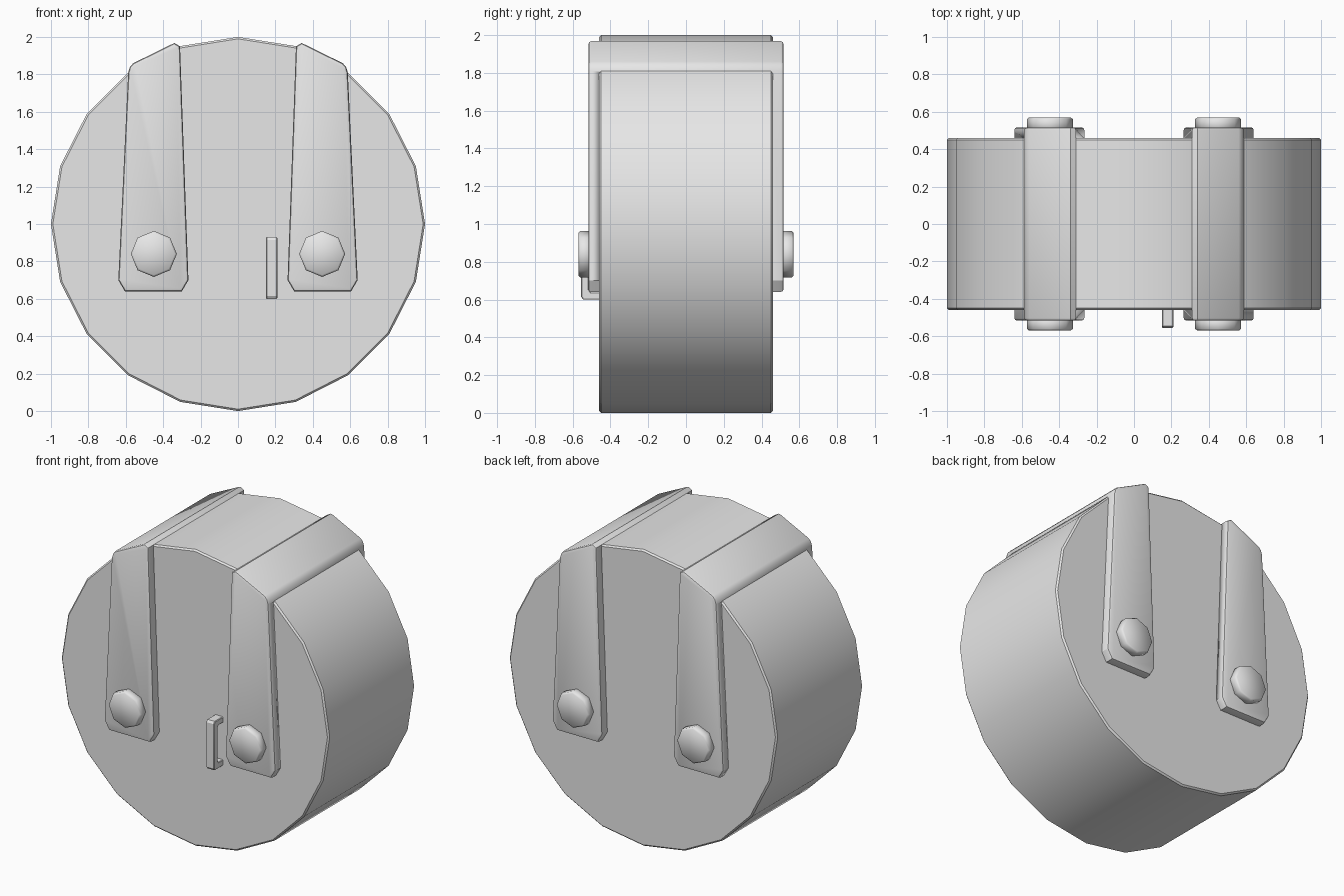
import bpy
import bmesh
import math

if "Cube" in bpy.data.objects:
    bpy.data.objects.remove(bpy.data.objects["Cube"])

grey = bpy.data.materials.new("plain_grey")
grey.diffuse_color = (0.8, 0.8, 0.8, 1.0)
grey.use_nodes = True
grey.node_tree.nodes["Principled BSDF"].inputs["Base Color"].default_value = grey.diffuse_color


def prism(name, profile, axis, lo, hi, bevel=0.0, segments=1, smooth=30):
    """Extrude a 2D profile along x or y, rounding both rims."""
    def place(p, d):
        return (p[0], d, p[1]) if axis == "y" else (d, p[0], p[1])

    bm = bmesh.new()
    a = [bm.verts.new(place(p, lo)) for p in profile]
    b = [bm.verts.new(place(p, hi)) for p in profile]
    bm.faces.new(a)
    bm.faces.new(b[::-1])
    n = len(profile)
    for i in range(n):
        j = (i + 1) % n
        bm.faces.new((a[i], b[i], b[j], a[j]))
    bmesh.ops.recalc_face_normals(bm, faces=bm.faces)
    if bevel:
        k = 1 if axis == "y" else 0
        rims = [e for e in bm.edges
                if abs(e.verts[0].co[k] - e.verts[1].co[k]) < 1e-6]
        bmesh.ops.bevel(bm, geom=rims, offset=bevel, segments=segments,
                        profile=0.5, affect="EDGES")
    mesh = bpy.data.meshes.new(name)
    bm.to_mesh(mesh)
    bm.free()
    obj = bpy.data.objects.new(name, mesh)
    bpy.context.collection.objects.link(obj)
    mesh.materials.append(grey)
    bpy.ops.object.select_all(action="DESELECT")
    obj.select_set(True)
    bpy.context.view_layer.objects.active = obj
    bpy.ops.object.shade_smooth_by_angle(angle=math.radians(smooth))
    return obj


def ring(cx, cz, r, n):
    return [(cx + r * math.sin(2 * math.pi * i / n),
             cz + r * math.cos(2 * math.pi * i / n)) for i in range(n)]


# Round body with twenty sides
prism("drum_body", ring(0, 1, 1.0, 20), "y", -0.46, 0.46, 0.01)

# Helper that hollows the straps where they wrap the body
core = prism("strap_cutter", ring(0, 1, 0.996, 20), "y", -0.455, 0.455)
core.hide_render = True
core.display_type = "WIRE"

# Tapered strap outline, right-hand side
strap = [(0.30, 0.64), (0.265, 0.70), (0.31, 1.95), (0.34, 1.968),
         (0.56, 1.86), (0.578, 1.84), (0.587, 1.81), (0.64, 0.70), (0.605, 0.64)]

for side, s in (("left", -1), ("right", 1)):
    # Strap running up the front, over the top and down the back
    obj = prism(side + "_strap", [(s * x, z) for x, z in strap], "y",
                -0.517, 0.517, 0.016, 2)
    cut = obj.modifiers.new("hollow", "BOOLEAN")
    cut.operation = "DIFFERENCE"
    cut.solver = "EXACT"
    cut.object = core
    # Eight-sided bolt heads
    head = ring(s * 0.45, 0.84, 0.123, 8)
    prism(side + "_front_bolt", head, "y", -0.57, -0.50, 0.01, 1, 50)
    prism(side + "_back_bolt", head, "y", 0.50, 0.57, 0.01, 1, 50)

# Small staple-shaped handle on the front
staple = [(-0.45, 0.60), (-0.545, 0.60), (-0.555, 0.615), (-0.555, 0.915),
          (-0.545, 0.93), (-0.45, 0.93), (-0.45, 0.89), (-0.505, 0.89),
          (-0.515, 0.875), (-0.515, 0.655), (-0.505, 0.64), (-0.45, 0.64)]
prism("front_handle", staple, "x", 0.15, 0.21, 0.004)
